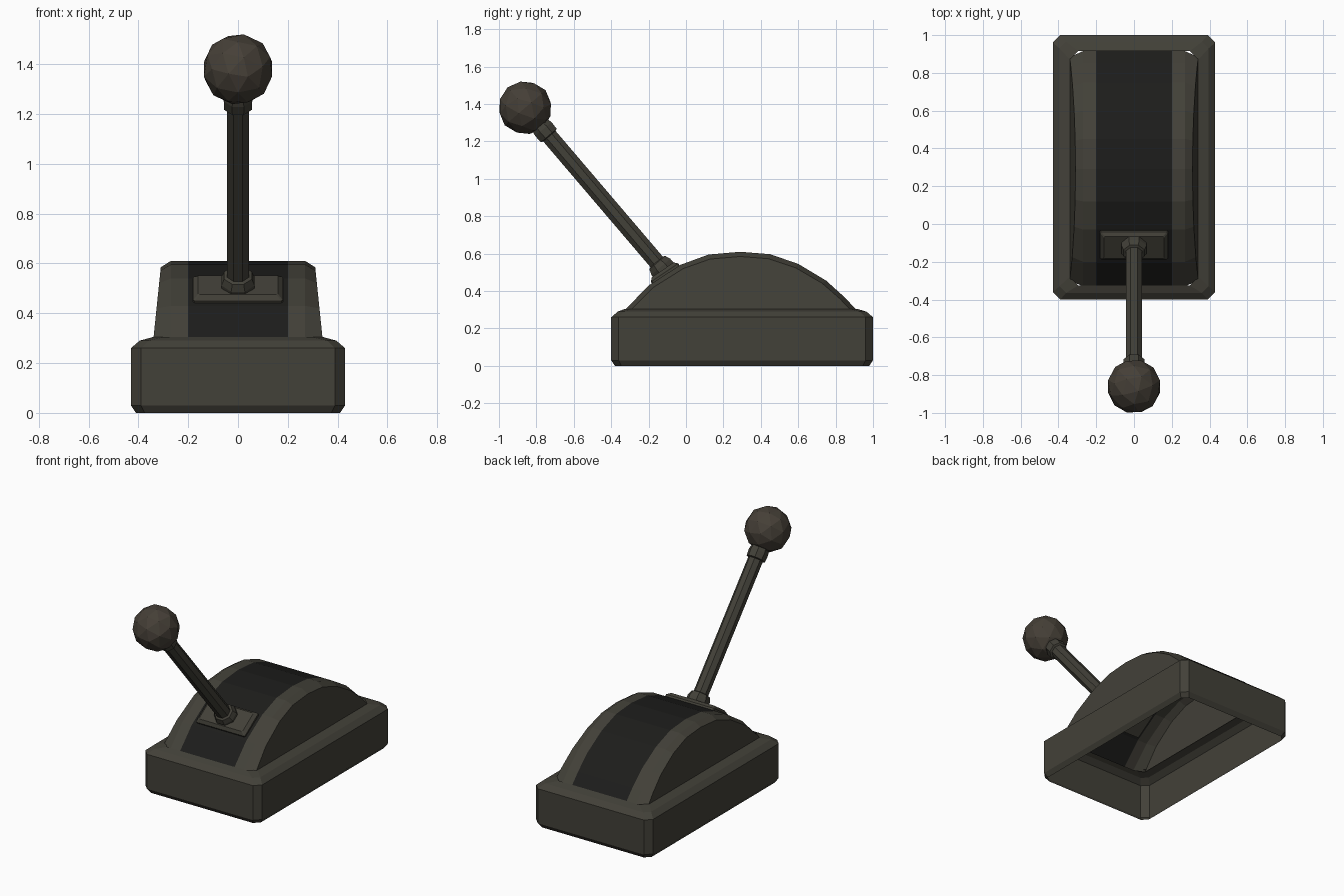
import bpy, bmesh, math
from mathutils import Vector, Matrix

if "Cube" in bpy.data.objects:
    bpy.data.objects.remove(bpy.data.objects["Cube"])


def material(name, rgb):
    m = bpy.data.materials.new(name)
    m.diffuse_color = (*rgb, 1)
    m.use_nodes = True
    m.node_tree.nodes["Principled BSDF"].inputs["Base Color"].default_value = m.diffuse_color
    return m


METAL = material("dark_metal", (0.055, 0.052, 0.04))
BLACK = material("black_track", (0.012, 0.012, 0.011))
KNOB = material("knob_brown", (0.06, 0.05, 0.038))


def finish(bm, name, *mats):
    bmesh.ops.recalc_face_normals(bm, faces=bm.faces[:])
    me = bpy.data.meshes.new(name)
    bm.to_mesh(me)
    bm.free()
    ob = bpy.data.objects.new(name, me)
    bpy.context.collection.objects.link(ob)
    for m in mats:
        me.materials.append(m)
    return ob


def skin(bm, loops, closed=True):
    """Bridge successive point loops with quads; returns rows of vertices."""
    rows = [[bm.verts.new(p) for p in lp] for lp in loops]
    n = len(rows[0])
    for a, b in zip(rows, rows[1:]):
        for i in range(n if closed else n - 1):
            j = (i + 1) % n
            bm.faces.new((a[i], a[j], b[j], b[i]))
    return rows


def cut_rect(hx, hy, c, z, cy=0.0):
    """Rectangle with clipped corners."""
    pts = [(hx, -hy + c), (hx, hy - c), (hx - c, hy), (-hx + c, hy),
           (-hx, hy - c), (-hx, -hy + c), (-hx + c, -hy), (hx - c, -hy)]
    return [(x, y + cy, z) for x, y in pts]


# base: chamfered shell, open underneath
bm = bmesh.new()
skin(bm, [cut_rect(0.41, 0.68, 0.035, 0.0, 0.3),
          cut_rect(0.43, 0.70, 0.04, 0.03, 0.3),
          cut_rect(0.43, 0.70, 0.04, 0.26, 0.3),
          cut_rect(0.395, 0.665, 0.035, 0.29, 0.3),
          cut_rect(0.34, 0.62, 0.045, 0.305, 0.295)])
finish(bm, "base", METAL)

# domed housing: arched strips with chamfered rims and fan-shaped sides
arc = [(-0.33, 0.295), (-0.2, 0.43), (-0.03, 0.54), (0.12, 0.595), (0.29, 0.61),
       (0.45, 0.597), (0.6, 0.545), (0.75, 0.455), (0.85, 0.365), (0.915, 0.295)]
CY, CZ = 0.29, 0.295
loops = []
for y, z in arc:
    oy, oz = CY + (y - CY) * 0.95, CZ + (z - CZ) * 0.92
    ox = 0.34 - 0.03 * (oz - CZ) / 0.29
    loops.append([(-ox, oy, oz), (-0.27, y, z), (-0.2, y, z),
                  (0.2, y, z), (0.27, y, z), (ox, oy, oz)])
bm = bmesh.new()
rows = skin(bm, loops, closed=False)
for f in bm.faces:
    if abs(f.calc_center_median().x) < 0.1:
        f.material_index = 1
for side, col in ((-1, 0), (1, 5)):
    hub = bm.verts.new((side * 0.34, CY, CZ))
    for a, b in zip(rows, rows[1:]):
        bm.faces.new((hub, a[col], b[col]))
finish(bm, "housing", METAL, BLACK)

# slide plate lying on the front slope of the housing
bm = bmesh.new()
rows = skin(bm, [cut_rect(0.18, 0.088, 0.006, -0.02),
                 cut_rect(0.18, 0.088, 0.006, 0.008),
                 cut_rect(0.16, 0.07, 0.006, 0.026)])
bm.faces.new(rows[-1])
bm.faces.new(rows[0][::-1])
plate = finish(bm, "slide_plate", METAL)
plate.location = (0, -0.11, 0.492)
plate.rotation_euler.x = math.radians(34)

# lever: foot collar, rod and neck collar turned around one tilted axis
foot, ball = Vector((0, -0.105, 0.495)), Vector((0, -0.86, 1.38))
axis = ball - foot
L = axis.length
tilt = math.atan2(-axis.y, axis.z)
profile = [(0.072, 0.0), (0.072, 0.045), (0.06, 0.075), (0.047, 0.08),
           (0.047, L - 0.2), (0.06, L - 0.195), (0.062, L - 0.15), (0.05, L - 0.1)]
bm = bmesh.new()
rows = skin(bm, [[(r * math.cos((i + 0.5) * math.pi / 4),
                   r * math.sin((i + 0.5) * math.pi / 4), t) for i in range(8)]
                 for r, t in profile])
bm.faces.new(rows[0][::-1])
bm.faces.new(rows[-1])
lever = finish(bm, "lever_rod", METAL)
lever.location = foot
lever.rotation_euler.x = tilt

# faceted ball knob
bm = bmesh.new()
bmesh.ops.create_icosphere(bm, subdivisions=2, radius=0.144)
knob = finish(bm, "knob", KNOB)
knob.location = ball
knob.rotation_euler.x = tilt
